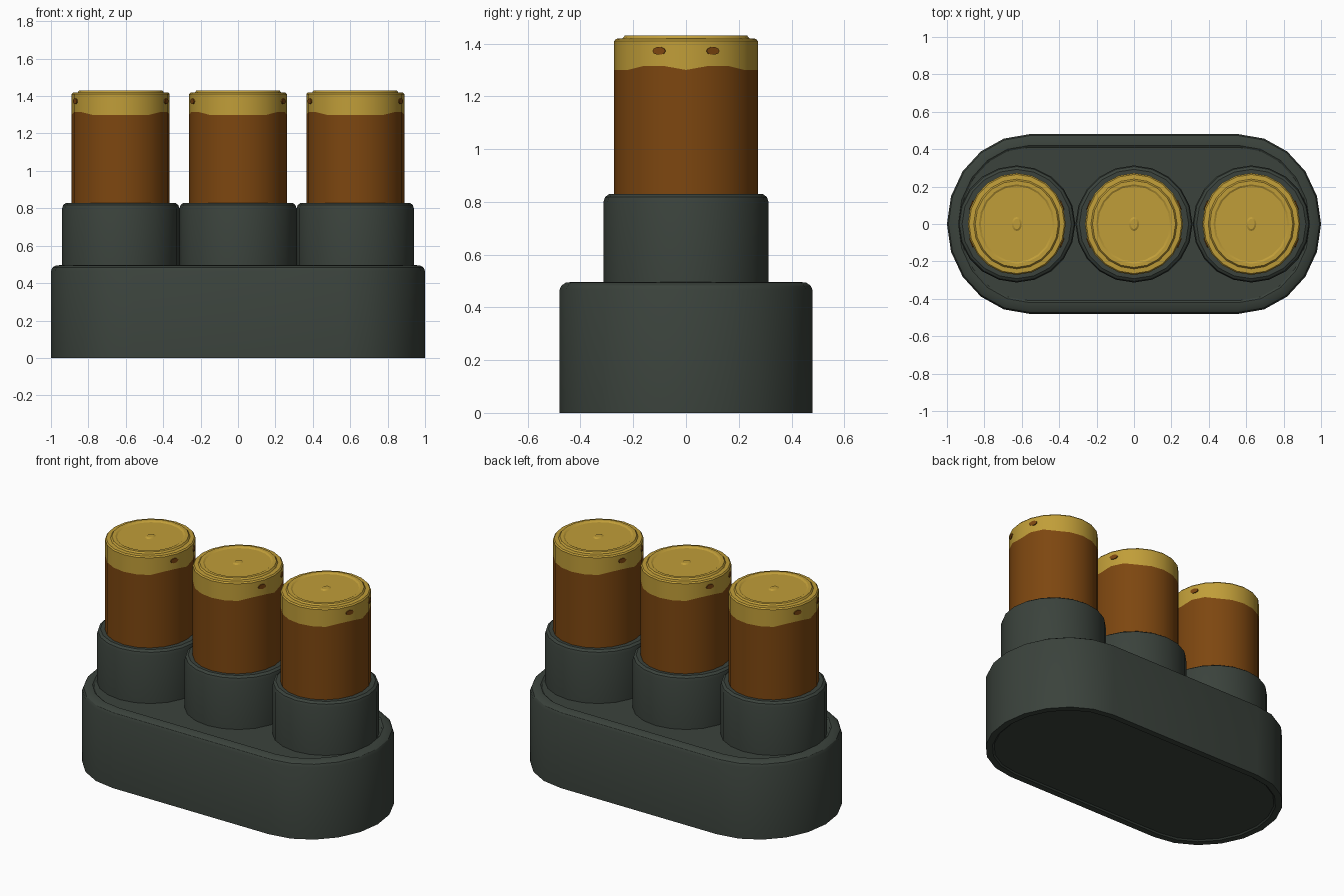
import bpy, bmesh, math

if "Cube" in bpy.data.objects:
    bpy.data.objects.remove(bpy.data.objects["Cube"])


def material(name, rgb):
    m = bpy.data.materials.new(name)
    m.diffuse_color = (*rgb, 1)
    m.use_nodes = True
    m.node_tree.nodes["Principled BSDF"].inputs["Base Color"].default_value = m.diffuse_color
    return m


DARK = material("dark green grey", (0.043, 0.055, 0.045))
BROWN = material("amber brown", (0.205, 0.062, 0.005))
GOLD = material("gold", (0.53, 0.34, 0.04))


def loft(name, rings, mats, pick=lambda i: 0, loc=(0, 0, 0)):
    """Join a stack of point rings; cap both ends; pick(i) colours strip i."""
    bm = bmesh.new()
    vs = [[bm.verts.new(p) for p in r] for r in rings]
    n = len(vs[0])
    for i in range(len(vs) - 1):
        for j in range(n):
            k = (j + 1) % n
            f = bm.faces.new((vs[i][j], vs[i][k], vs[i + 1][k], vs[i + 1][j]))
            f.material_index = pick(i)
    bm.faces.new(vs[0][::-1]).material_index = pick(0)
    bm.faces.new(vs[-1]).material_index = pick(len(vs) - 2)
    me = bpy.data.meshes.new(name)
    bm.to_mesh(me)
    bm.free()
    for m in mats:
        me.materials.append(m)
    ob = bpy.data.objects.new(name, me)
    ob.location = loc
    bpy.context.collection.objects.link(ob)
    bpy.ops.object.select_all(action='DESELECT')
    ob.select_set(True)
    bpy.context.view_layer.objects.active = ob
    bpy.ops.object.shade_smooth_by_angle(angle=math.radians(30))
    return ob


def stadium(inset, z):
    pts = []
    for side, start in ((1, -90), (-1, 90)):
        for s in range(11):
            a = math.radians(start + 18 * s)
            pts.append((side * 0.56 + (0.44 - inset) * math.cos(a),
                        (0.48 - inset) * math.sin(a), z))
    return pts


def circle(rx, ry, z, n=20, wave=0.0):
    pts = []
    for j in range(n):
        a = 2 * math.pi * j / n
        # The wave lifts the ring beside the left and right sides
        lift = wave if 0.25 < abs(math.sin(a)) < 0.6 else 0
        pts.append((rx * math.cos(a), ry * math.sin(a), z + lift))
    return pts


# Base with shallow underside recess and softened top rim
loft("base", [stadium(i, z) for i, z in (
    (0.05, 0.008), (0.04, 0), (0, 0), (0, 0.465), (0.008, 0.483),
    (0.025, 0.494), (0.06, 0.497), (0.07, 0.49))], [DARK])

for label, x in (("left", -0.627), ("middle", 0), ("right", 0.627)):
    # Collar
    loft(label + "_collar", [circle(r, r, z) for r, z in (
        (0.313, 0.48), (0.313, 0.80), (0.307, 0.818), (0.292, 0.829),
        (0.262, 0.829))], [DARK], loc=(x, 0, 0))

    # Tube: brown body, gold band and stepped gold top
    profile = ((0, 0.80), (0, 1.30), (0, 1.41), (0.007, 1.418), (0.032, 1.42),
               (0.04, 1.43), (0.06, 1.43), (0.07, 1.424), (0.235, 1.424),
               (0.245, 1.43))
    loft(label + "_tube",
         [circle(0.262 - i, 0.272 - i, z, wave=0.015 if z == 1.30 else 0)
          for i, z in profile],
         [BROWN, GOLD], lambda i: 0 if i == 0 else 1, (x, 0, 0))

    # Small brown marks on the gold band
    for k, deg in enumerate((22, 158, 202, 338)):
        a = math.radians(deg)
        mark = loft("%s_mark_%d" % (label, k + 1),
                    [circle(0.026, 0.015, z, 10) for z in (0, 0.006)], [BROWN],
                    loc=(x + 0.259 * math.cos(a), 0.269 * math.sin(a), 1.372))
        mark.rotation_euler = (math.pi / 2, 0, a + math.pi / 2)
